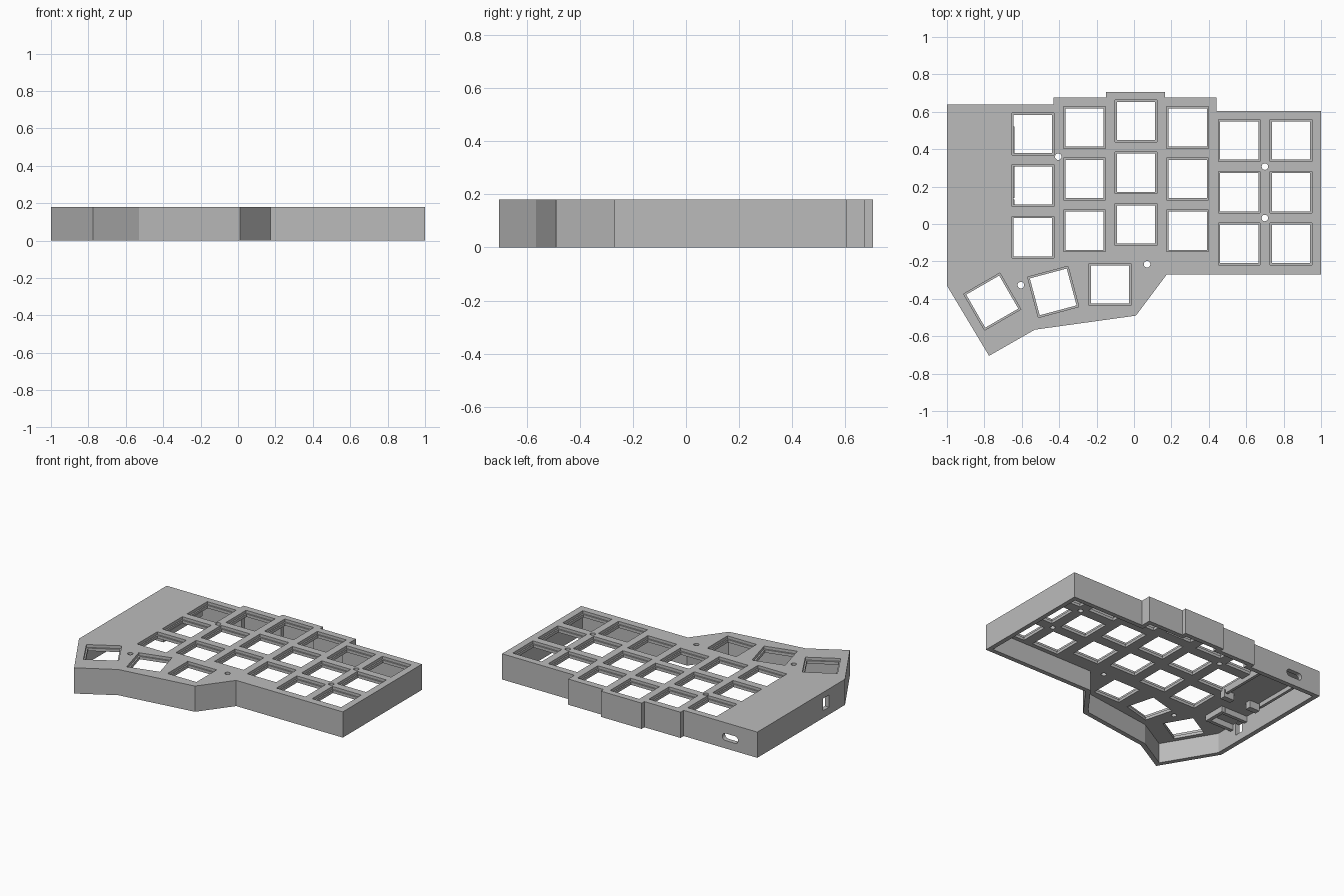
import bpy, bmesh, math
from mathutils import Matrix, Vector

if "Cube" in bpy.data.objects:
    bpy.data.objects.remove(bpy.data.objects["Cube"])

H, CEIL, LEDGE, WALL = 0.18, 0.14, 0.16, 0.032

grey = bpy.data.materials.new("case_grey")
grey.diffuse_color = (0.5, 0.5, 0.5, 1)
grey.use_nodes = True
grey.node_tree.nodes["Principled BSDF"].inputs["Base Color"].default_value = grey.diffuse_color


def add_prism(bm, pts, z0, z1, mat=Matrix()):
    """Extrude a counter-clockwise outline from z0 to z1."""
    lo = [bm.verts.new(mat @ Vector((x, y, z0))) for x, y in pts]
    hi = [bm.verts.new(mat @ Vector((x, y, z1))) for x, y in pts]
    bm.faces.new(lo[::-1])
    bm.faces.new(hi)
    n = len(pts)
    for i in range(n):
        j = (i + 1) % n
        bm.faces.new((lo[i], lo[j], hi[j], hi[i]))


def make(name, prisms):
    bm = bmesh.new()
    for p in prisms:
        add_prism(bm, *p)
    bmesh.ops.recalc_face_normals(bm, faces=bm.faces)
    me = bpy.data.meshes.new(name)
    bm.to_mesh(me)
    bm.free()
    me.materials.append(grey)
    ob = bpy.data.objects.new(name, me)
    bpy.context.collection.objects.link(ob)
    return ob


def square(x, y, size, deg=0):
    r = Matrix.Rotation(math.radians(deg), 2)
    h = size / 2
    return [Vector((x, y)) + r @ Vector(c) for c in ((-h, -h), (h, -h), (h, h), (-h, h))]


def rect(x0, x1, y0, y1):
    return [(x0, y0), (x1, y0), (x1, y1), (x0, y1)]


def circle(x, y, r, n=20):
    return [(x + r * math.cos(i * math.tau / n), y + r * math.sin(i * math.tau / n)) for i in range(n)]


def inset(pts, d):
    """Mitred inward offset of a counter-clockwise outline."""
    out, n = [], len(pts)
    for i in range(n):
        a, b, c = (Vector(pts[(i + k) % n]) for k in (-1, 0, 1))
        e, f = (b - a).normalized(), (c - b).normalized()
        n1, n2 = Vector((-e.y, e.x)), Vector((-f.y, f.x))
        out.append(b + (n1 + n2) * d / (1 + n1.dot(n2)))
    return out


def cut(ob, name, prisms):
    cutter = make(name, prisms)
    cutter.hide_render = True
    m = ob.modifiers.new(name, 'BOOLEAN')
    m.operation, m.solver, m.object = 'DIFFERENCE', 'EXACT', cutter
    bpy.context.view_layer.update()
    dg = bpy.context.evaluated_depsgraph_get()
    me = bpy.data.meshes.new_from_object(ob.evaluated_get(dg))
    ob.modifiers.clear()
    ob.data = me
    bpy.data.objects.remove(cutter)


# Outline of the case, counter-clockwise from the left corner
outline = [(-1, -0.33), (-0.775, -0.705), (-0.53, -0.565), (0.01, -0.49), (0.175, -0.27),
           (1, -0.27), (1, 0.605), (0.44, 0.605), (0.44, 0.675), (0.165, 0.675),
           (0.165, 0.705), (-0.15, 0.705), (-0.15, 0.675), (-0.43, 0.675), (-0.43, 0.64), (-1, 0.64)]

# Key positions: six staggered columns of three, plus a fanned thumb row
PITCH = 0.276
keys = [(-0.541 + c * PITCH, y - r * PITCH, 0)
        for c, y in enumerate((0.481, 0.516, 0.55, 0.516, 0.446, 0.446)) for r in range(3)]
keys += [(-0.129, -0.323, 0), (-0.432, -0.363, 15), (-0.758, -0.415, 30)]
screws = [(-0.405, 0.36), (0.70, 0.307), (0.70, 0.032), (-0.605, -0.327), (0.07, -0.215)]

# Case shell, open underneath
case = make("keyboard_case", [(outline, 0, H)])
cut(case, "cavity", [(inset(outline, WALL), -0.1, CEIL)])
cut(case, "key_recesses", [(square(x, y, 0.224, a), LEDGE, 0.3) for x, y, a in keys])
cut(case, "key_and_screw_holes",
    [(square(x, y, 0.204, a), 0.1, 0.3) for x, y, a in keys]
    + [(circle(x, y, 0.0175), 0.1, 0.3) for x, y in screws])

# Rounded cable slot in the back wall, square socket in the left wall
slot = [((0.036 if math.cos(t) > 0 else -0.036) + 0.025 * math.cos(t), 0.025 * math.sin(t))
        for t in (math.tau * (i + 0.5) / 24 for i in range(24))]
to_back = Matrix.Translation((-0.79, 0.64, 0.08)) @ Matrix.Rotation(math.pi / 2, 4, 'X')
cut(case, "ports", [(slot, -0.06, 0.06, to_back),
                    (rect(-1.06, -0.94, -0.152, -0.088), 0.052, 0.137)])

# Ribs under the ceiling that hold the controller board
top = CEIL + 0.005
make("controller_holder", [
    (rect(-0.94, -0.92, 0.14, 0.46), 0.11, top),
    (rect(-0.66, -0.64, 0.14, 0.52), 0.11, top),
    (rect(-0.93, -0.85, 0.09, 0.13), 0.09, top),
    (rect(-0.72, -0.64, 0.09, 0.13), 0.09, top),
])

# Ribs that hold the cable socket
make("socket_holder", [
    (rect(-0.975, -0.79, -0.20, -0.175), 0.1, top),
    (rect(-0.975, -0.79, -0.065, -0.04), 0.1, top),
    (rect(-0.785, -0.76, -0.20, -0.04), 0.1, top),
])
